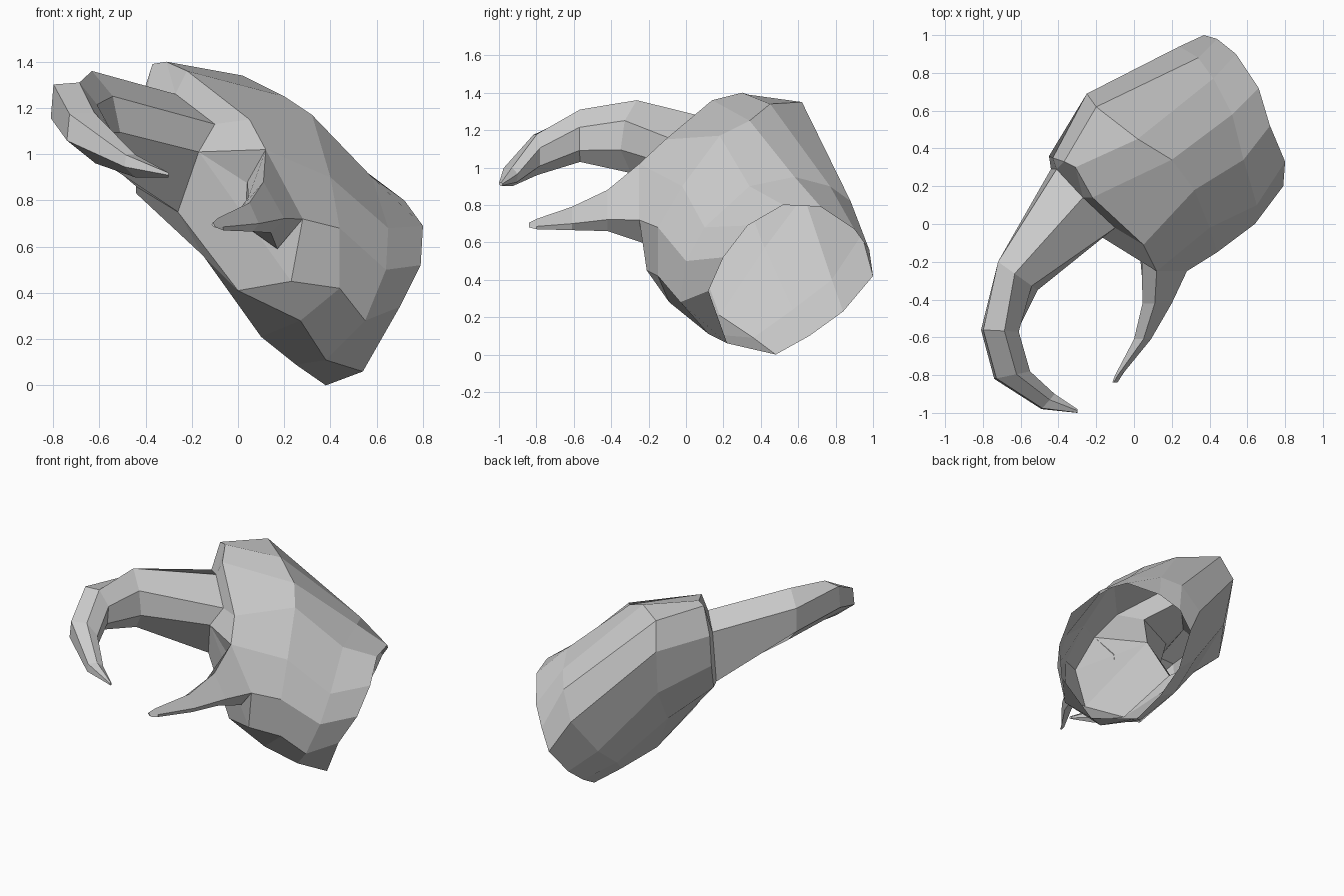
import bpy, bmesh
from mathutils import Vector


def loft(name, rings, cap_end=True):
    """Skin a list of equal-sized rings with flat faces; repeated points merge."""
    bm = bmesh.new()
    loops = [[bm.verts.new(p) for p in ring] for ring in rings]
    n = len(loops[0])
    for a, b in zip(loops, loops[1:]):
        for i in range(n):
            j = (i + 1) % n
            bm.faces.new((a[i], a[j], b[j], b[i]))
    if cap_end:
        bm.faces.new(loops[-1])
    bmesh.ops.remove_doubles(bm, verts=bm.verts, dist=.0005)
    bmesh.ops.recalc_face_normals(bm, faces=bm.faces)
    me = bpy.data.meshes.new(name)
    bm.to_mesh(me)
    bm.free()
    ob = bpy.data.objects.new(name, me)
    bpy.context.collection.objects.link(ob)
    return ob


# Hollow palm: open wrist rim, two belly rings, lip around the finger socket
wrist = [(.38, .48, 0), (.54, .22, .06), (.70, .12, .34), (.79, .20, .52),
         (.80, .33, .69), (.72, .52, .80), (.66, .72, .79), (.54, .90, .67),
         (.44, .98, .56), (.37, 1.0, .42), (.33, .84, .23), (.34, .66, .10)]
belly = [(.25, .36, .09), (.38, .12, .11), (.55, -.03, .28), (.64, 0, .50),
         (.65, .10, .68), (.58, .34, .90), (.52, .58, .95), (.42, .77, .90),
         (.34, .88, .82), (.24, .94, .64), (.14, .78, .40), (.14, .57, .24)]
knuckle = [(.10, .18, .21), (.27, -.09, .28), (.44, -.15, .42), (.44, -.15, .68),
           (.40, -.02, .90), (.32, .18, 1.17), (.20, .34, 1.25), (.02, .45, 1.34),
           (-.20, .62, 1.35), (-.25, .69, 1.17), (-.22, .63, .85), (-.15, .42, .57)]
lip = [(-.15, .05, .56), (0, -.10, .41), (.23, -.21, .45), (.28, -.25, .72),
       (.12, -.25, 1.02), (.05, -.11, 1.15), (-.22, .14, 1.36), (-.31, .30, 1.40),
       (-.37, .33, 1.39), (-.43, .35, 1.20), (-.45, .36, 1.0), (-.44, .32, .83)]
# Skewed outline where the movable finger meets the palm
base = [(-.41, .29, 1.20), (-.27, .14, 1.26), (-.10, -.02, 1.13),
        (-.17, -.07, 1.01), (-.26, .04, .75), (-.44, .29, .86)]
socket = [base[i] for i in (4, 4, 3, 3, 3, 2, 1, 1, 0, 0, 5, 5)]
loft("palm", [wrist, belly, knuckle, lip, socket], cap_end=False)


# Fixed finger: five-sided sections (y, left x, right x, ridge x, bottom z, top z)
def fixed_section(y, xl, xr, xm, zb, zt):
    h = zt - zb
    return [(xr, y, zb + .28 * h), (xm, y, zt), (xl, y, zb + .7 * h),
            (xl + .01, y, zb + .2 * h), ((xl + xr) / 2 + .02, y, zb)]


finger_root = [(.28, -.25, .72), (.12, -.25, 1.02), (.04, -.15, .88),
               (.03, -.15, .69), (.17, -.21, .59)]
loft("fixed_finger", [finger_root] + [fixed_section(*s) for s in (
    (-.42, .045, .20, .11, .66, .88),
    (-.61, 0, .09, .05, .665, .79),
    (-.80, -.10, -.065, -.085, .67, .725),
    (-.84, -.115, -.10, -.108, .68, .705))])


# Movable finger: six-sided sections (outer x, y, inner x, y, bottom z, top z)
WIDE = ((0, .75), (.42, 1), (.85, .72), (1, .32), (.62, 0), (0, .33))
HOOK = ((.06, .97), (.62, 1), (1, .66), (.95, .22), (.65, 0), (0, .45))


def hook_section(shape, xo, yo, xi, yi, zb, zt):
    return [(xo + (xi - xo) * t, yo + (yi - yo) * t, zb + (zt - zb) * h)
            for t, h in shape]


loft("movable_finger", [base] + [hook_section(*s) for s in (
    (WIDE, -.72, -.20, -.51, -.35, .97, 1.36),
    (HOOK, -.81, -.56, -.61, -.57, 1.03, 1.31),
    (HOOK, -.74, -.82, -.55, -.78, .96, 1.18),
    (HOOK, -.49, -.98, -.42, -.90, .90, 1.0),
    (HOOK, -.30, -1.0, -.30, -.98, .90, .92))])
